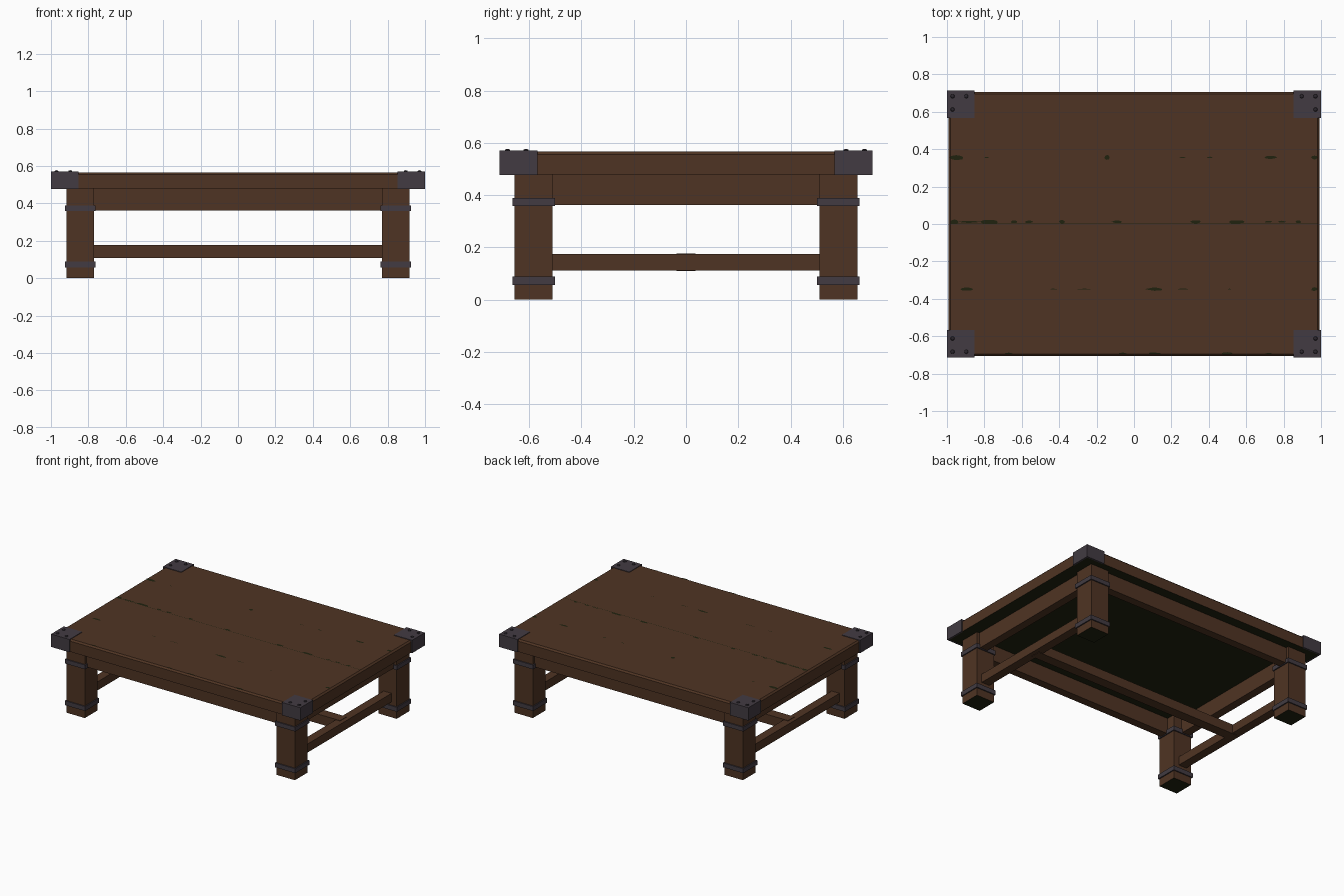
import bpy, bmesh, math, random

if "Cube" in bpy.data.objects:
    bpy.data.objects.remove(bpy.data.objects["Cube"])
random.seed(4)


def material(name, rgb):
    m = bpy.data.materials.new(name)
    lin = [((c / 255 + 0.055) / 1.055) ** 2.4 for c in rgb]
    m.diffuse_color = (*lin, 1)
    m.use_nodes = True
    m.node_tree.nodes["Principled BSDF"].inputs["Base Color"].default_value = m.diffuse_color
    return m


WOOD = material("brown wood", (79, 52, 35))
METAL = material("grey iron", (66, 59, 66))
RIVET = material("dark iron", (44, 39, 46))
DARK = material("dark olive wood", (32, 34, 15))


def finish(bm, name, *mats):
    me = bpy.data.meshes.new(name)
    bm.to_mesh(me)
    bm.free()
    for m in mats:
        me.materials.append(m)
    ob = bpy.data.objects.new(name, me)
    bpy.context.collection.objects.link(ob)
    return ob


def add_box(bm, x0, x1, y0, y1, z0, z1):
    vs = bmesh.ops.create_cube(bm, size=1)["verts"]
    for v in vs:
        v.co = (x1 if v.co.x > 0 else x0, y1 if v.co.y > 0 else y0, z1 if v.co.z > 0 else z0)


def box(name, mat, x0, x1, y0, y1, z0, z1, dark_bottom=False, chamfer=0):
    bm = bmesh.new()
    add_box(bm, min(x0, x1), max(x0, x1), min(y0, y1), max(y0, y1), z0, z1)
    if chamfer:
        edges = [e for e in bm.edges if all(v.co.z > z1 - 1e-4 for v in e.verts)]
        bmesh.ops.bevel(bm, geom=edges, offset=chamfer, segments=1, affect='EDGES')
    bm.normal_update()
    if dark_bottom:
        for f in bm.faces:
            f.material_index = 1 if f.normal.z < -0.5 else 0
    return finish(bm, name, mat, DARK)


# Table top slab with chamfered rim and dark underside
TOP = 0.566
box("table_top", WOOD, -0.992, 0.992, -0.706, 0.706, 0.478, TOP, True, 0.011)

# Worn dark chips along the plank seams: seam y -> (x, length, width)
chips = {
    0.356: [(-0.95, .09, .028), (-0.79, .03, .006), (-0.145, .03, .026), (0.26, .04, .006),
            (0.405, .03, .008), (0.73, .08, .018), (0.965, .04, .022)],
    0.012: [(-0.96, .05, .026), (-0.88, .11, .014), (-0.77, .10, .024), (-0.64, .04, .014),
            (-0.56, .05, .016), (-0.385, .04, .020), (-0.09, .06, .018), (0.33, .06, .018),
            (0.55, .10, .020), (0.72, .05, .010), (0.79, .04, .010), (0.88, .03, .018)],
    -0.348: [(-0.895, .07, .018), (-0.43, .05, .004), (-0.27, .08, .005), (0.11, .10, .018),
             (0.26, .06, .006), (0.51, .02, .005), (0.965, .04, .020)],
    -0.692: [(-0.67, .05, .008), (-0.06, .05, .008), (0.11, .07, .010), (0.50, .07, .014),
             (0.72, .04, .006)],
}
bm = bmesh.new()
for y, row in chips.items():
    for x, length, width in row:
        ring = []
        for i in range(8):
            a = math.tau * i / 8
            k = random.uniform(0.75, 1.1)
            ring.append(bm.verts.new((x + k * length / 2 * math.cos(a),
                                      y + k * width / 2 * math.sin(a), TOP + 0.0012)))
        bm.faces.new(ring)
# thin middle seam line
seam = [bm.verts.new((x, y, TOP + 0.0008)) for x, y in
        ((-0.98, 0.0005), (0.98, 0.0005), (0.98, 0.004), (-0.98, 0.004))]
bm.faces.new(seam)
bm.normal_update()
finish(bm, "seam_chips", DARK)

# Four corners: leg, two iron bands, iron corner cap and rivets
for sx, ex in ((-1, "left"), (1, "right")):
    for sy, ey in ((-1, "front"), (1, "back")):
        tag = f"{ey}_{ex}"
        cx, cy = sx * 0.843, sy * 0.583
        box(f"{tag}_leg", WOOD, cx - 0.073, cx + 0.073, cy - 0.073, cy + 0.073, 0, 0.48, True)
        for part, z0, z1 in (("upper", 0.358, 0.389), ("lower", 0.056, 0.088)):
            box(f"{tag}_{part}_band", METAL, cx - 0.081, cx + 0.081,
                cy - 0.081, cy + 0.081, z0, z1)
        bm = bmesh.new()
        for x0, x1, y0, y1, z0 in ((0.853, 1.0, 0.568, 0.714, 0.560),
                                   (0.988, 1.0, 0.568, 0.714, 0.477),
                                   (0.853, 1.0, 0.702, 0.714, 0.477)):
            xs, ys = sorted((sx * x0, sx * x1)), sorted((sy * y0, sy * y1))
            add_box(bm, *xs, *ys, z0, 0.570)
        bm.normal_update()
        finish(bm, f"{tag}_corner_cap", METAL)
        bm = bmesh.new()
        for rx, ry in ((0.97, 0.683), (0.897, 0.683), (0.97, 0.612)):
            r = bmesh.ops.create_icosphere(bm, subdivisions=2, radius=0.011)["verts"]
            for v in r:
                v.co = (v.co.x + sx * rx, v.co.y + sy * ry, v.co.z * 0.65 + 0.570)
        finish(bm, f"{tag}_rivets", RIVET)

# Aprons under the top
for s, e in ((-1, "front"), (1, "back")):
    box(f"{e}_apron", WOOD, -0.78, 0.78, s * 0.575, s * 0.635, 0.363, 0.48)
for s, e in ((-1, "left"), (1, "right")):
    box(f"{e}_apron", WOOD, s * 0.835, s * 0.895, -0.52, 0.52, 0.363, 0.48)
    # Low side stretchers
    box(f"{e}_stretcher", WOOD, s * 0.811, s * 0.875, -0.52, 0.52, 0.112, 0.174)

# Long centre stretcher joining the side ones
box("centre_stretcher", WOOD, -0.845, 0.845, -0.037, 0.037, 0.109, 0.177)
